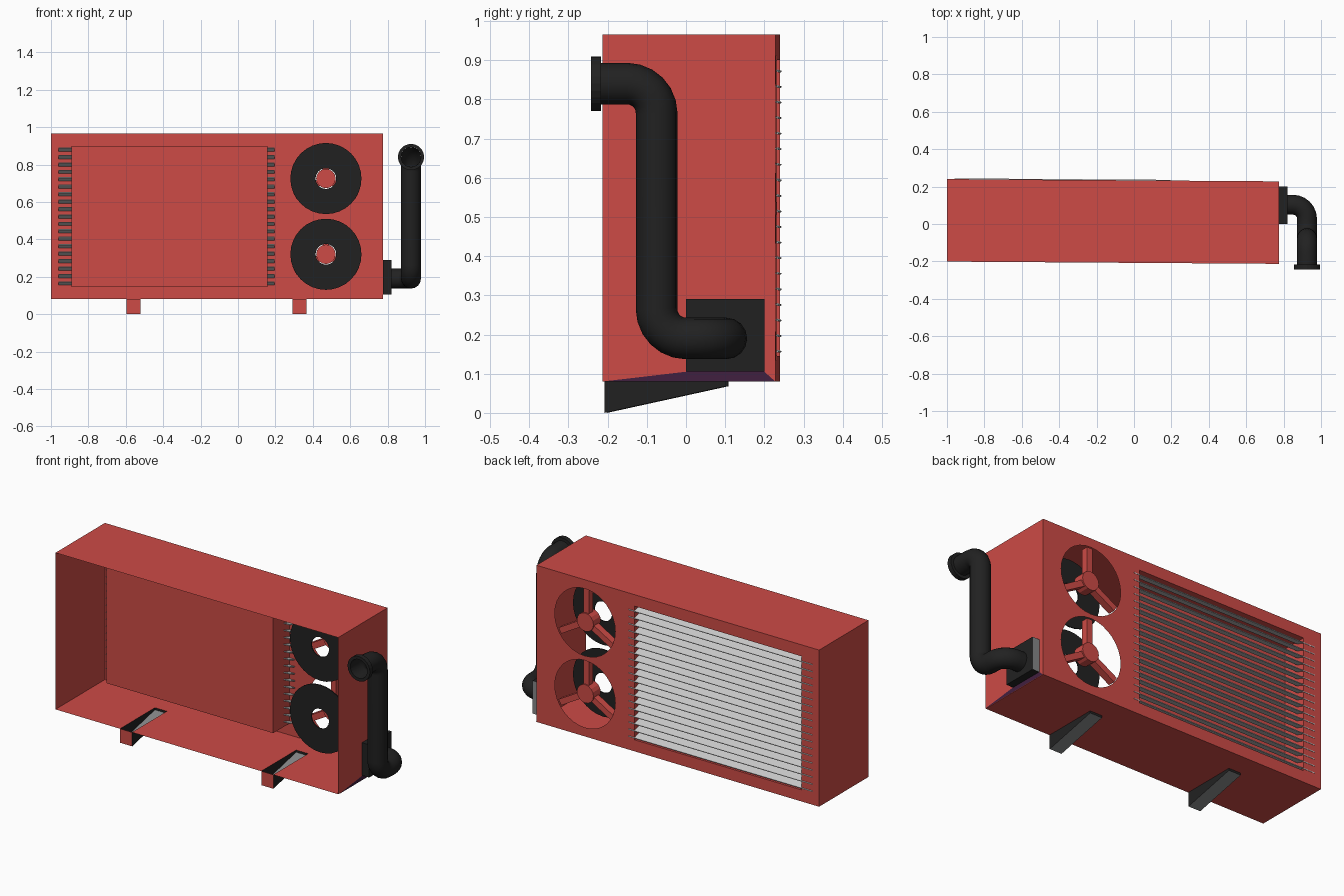
import bpy, bmesh, math
from mathutils import Vector, Matrix

if "Cube" in bpy.data.objects:
    bpy.data.objects.remove(bpy.data.objects["Cube"])


def mat(name, rgb):
    m = bpy.data.materials.new(name)
    m.diffuse_color = (*rgb, 1)
    m.use_nodes = True
    m.node_tree.nodes["Principled BSDF"].inputs["Base Color"].default_value = m.diffuse_color
    return m


RED = mat("casing red", (0.61, 0.07, 0.061))
DARK = mat("near black", (0.0155, 0.0155, 0.0155))
GREY = mat("mid grey", (0.24, 0.245, 0.25))
LIGHT = mat("slat light grey", (0.60, 0.60, 0.60))
PURPLE = mat("dark purple", (0.053, 0.014, 0.05))


def skew(p):
    """The casing sits very slightly turned on the base."""
    return Vector((p[0], p[1] - 0.0068 * (p[0] + 0.11), p[2]))


def finish(name, bm, mats, turned=True):
    if turned:
        for v in bm.verts:
            v.co = skew(v.co)
    me = bpy.data.meshes.new(name)
    bm.to_mesh(me)
    bm.free()
    for m in mats:
        me.materials.append(m)
    ob = bpy.data.objects.new(name, me)
    bpy.context.collection.objects.link(ob)
    return ob


def rect(a0, a1, b0, b1):
    return [(a0, b0), (a1, b0), (a1, b1), (a0, b1)]


def circle(cx, cz, r, n=32):
    return [(cx + r * math.cos(2 * math.pi * i / n),
             cz + r * math.sin(2 * math.pi * i / n)) for i in range(n)]


def sheet(bm, loops, place):
    """Flat sheet with an outer loop and holes."""
    edges = []
    for loop in loops:
        vs = [bm.verts.new(place(a, b)) for a, b in loop]
        edges += [bm.edges.new((vs[i - 1], vs[i])) for i in range(len(vs))]
    bmesh.ops.triangle_fill(bm, use_beauty=True, use_dissolve=False, edges=edges)


def quad(bm, pts, mi=0):
    f = bm.faces.new([bm.verts.new(p) for p in pts])
    f.material_index = mi
    return f


def box(bm, x0, x1, y0, y1, z0, z1, rot=None):
    m = Matrix.Translation(((x0 + x1) / 2, (y0 + y1) / 2, (z0 + z1) / 2)) @ \
        Matrix.Diagonal((x1 - x0, y1 - y0, z1 - z0, 1))
    bmesh.ops.create_cube(bm, size=1, matrix=(rot @ m) if rot else m)


X0, X1, Y0, Y1, Z0, Z1 = -1.0, 0.775, -0.207, 0.234, 0.08, 0.965
WX0, WX1, WZ0, WZ1, WY = -0.89, 0.158, 0.145, 0.90, 0.09
FANS = [(0.47, 0.725), (0.47, 0.32)]
LEGS = [(-0.595, -0.52), (0.292, 0.367)]
LY0, LY1 = Y0 + 0.002, 0.105

# Open-fronted casing: top, sides, floor with leg slots, back with openings
bm = bmesh.new()
quad(bm, [(X0, Y0, Z1), (X1, Y0, Z1), (X1, Y1, Z1), (X0, Y1, Z1)])
for x in (X0, X1):
    quad(bm, [(x, Y0, Z0), (x, Y1, Z0), (x, Y1, Z1), (x, Y0, Z1)])
sheet(bm, [rect(X0, X1, Y0, Y1)] + [rect(a, b, LY0, LY1) for a, b in LEGS],
      lambda a, b: (a, b, Z0))
sheet(bm, [rect(X0, X1, Z0, Z1), rect(WX0, WX1, WZ0, WZ1)] +
      [circle(x, z, 0.19) for x, z in FANS], lambda a, b: (a, Y1, b))
bmesh.ops.remove_doubles(bm, verts=bm.verts, dist=1e-5)
bmesh.ops.recalc_face_normals(bm, faces=bm.faces)
finish("casing", bm, [RED])

# Recessed tray behind the louvre
bm = bmesh.new()
outline = rect(WX0, WX1, WZ0, WZ1)
quad(bm, [(a, WY, b) for a, b in outline])
for i in range(4):
    (a, b), (c, d) = outline[i - 1], outline[i]
    quad(bm, [(a, WY, b), (c, WY, d), (c, Y1, d), (a, Y1, b)])
finish("louvre_tray", bm, [RED])

# Louvre slats, sloping down to the outside and poking through the tray sides
bm = bmesh.new()
N = 19
for i in range(N):
    z = WZ0 + (i + 0.5) * (WZ1 - WZ0) / N
    rot = Matrix.Translation((0, 0.211, z)) @ Matrix.Rotation(-0.33, 4, 'X')
    box(bm, -0.96, 0.195, -0.028, 0.028, -0.002, 0.002, rot)
finish("louvre_slats", bm, [LIGHT])

# Fans: dark ring plate, hub and three arms
for k, (cx, cz) in enumerate(FANS):
    bm = bmesh.new()
    for y in (0.066, 0.072):
        sheet(bm, [circle(cx, cz, 0.19), circle(cx, cz, 0.055)], lambda a, b: (a, y, b))
    for r in (0.19, 0.055):
        c = circle(cx, cz, r)
        for i in range(len(c)):
            (a, b), (d, e) = c[i - 1], c[i]
            quad(bm, [(a, 0.066, b), (d, 0.066, e), (d, 0.072, e), (a, 0.072, b)])
    bmesh.ops.remove_doubles(bm, verts=bm.verts, dist=1e-5)
    bmesh.ops.recalc_face_normals(bm, faces=bm.faces)
    finish(f"fan_ring_{k + 1}", bm, [DARK])

    bm = bmesh.new()
    bmesh.ops.create_cone(bm, cap_ends=True, segments=16, radius1=0.052, radius2=0.052, depth=0.065,
                          matrix=Matrix.Translation((cx, 0.2, cz)) @ Matrix.Rotation(math.pi / 2, 4, 'X'))
    for i in range(3):
        rot = Matrix.Translation((cx, 0, cz)) @ Matrix.Rotation(i * 2 * math.pi / 3, 4, 'Y')
        box(bm, -0.017, 0.017, 0.185, 0.225, 0.04, 0.19, rot)
    finish(f"fan_hub_{k + 1}", bm, [RED])

# Hollow wedge legs: red front, dark sides, grey sloping base
for k, (a, b) in enumerate(LEGS):
    bm = bmesh.new()
    quad(bm, [(a, LY0, 0), (b, LY0, 0), (b, LY0, Z0), (a, LY0, Z0)], 0)
    for x in (a, b):
        quad(bm, [(x, LY0, 0), (x, LY1, 0.068), (x, LY1, Z0), (x, LY0, Z0)], 1)
    quad(bm, [(a, LY1, 0.068), (b, LY1, 0.068), (b, LY1, Z0), (a, LY1, Z0)], 1)
    quad(bm, [(a, LY0, 0), (b, LY0, 0), (b, LY1, 0.068), (a, LY1, 0.068)], 2)
    finish(f"wedge_leg_{k + 1}", bm, [RED, DARK, GREY])

# Pipe mounting block with a grey rear face
bm = bmesh.new()
box(bm, X1, 0.82, 0.0, 0.2, 0.105, 0.29)
for f in bm.faces:
    f.material_index = 1 if f.normal.y > 0.9 else 0
finish("pipe_mount", bm, [DARK, GREY], False)

# Purple strip along the lower edge of the right side
bm = bmesh.new()
quad(bm, [(X1 + 0.003, y, z) for y, z in
          ((Y0, Z0), (Y1, Z0), (0.206, 0.105), (0.006, 0.105))])
finish("side_strip", bm, [PURPLE])

# Bent pipe: path with rounded corners
PX, PY, R = 0.925, -0.075, 0.075
corners = [Vector(p) for p in ((0.81, 0.103, 0.19), (PX, 0.103, 0.19), (PX, PY, 0.19),
                               (PX, PY, 0.84), (PX, -0.225, 0.84))]
path = [corners[0]]
for p, c, n in zip(corners, corners[1:], corners[2:]):
    u, w = (p - c).normalized(), (n - c).normalized()
    mid = c + (u + w) * R
    for i in range(7):
        t = i * math.pi / 12
        path.append(mid - w * R * math.cos(t) - u * R * math.sin(t))
path.append(corners[-1])
cu = bpy.data.curves.new("pipe", 'CURVE')
cu.dimensions = '3D'
cu.bevel_depth = 0.053
cu.bevel_resolution = 6
sp = cu.splines.new('POLY')
sp.points.add(len(path) - 1)
for q, p in zip(sp.points, path):
    q.co = (*p, 1)
cu.materials.append(DARK)
pipe = bpy.data.objects.new("pipe", cu)
bpy.context.collection.objects.link(pipe)
bpy.context.view_layer.objects.active = pipe
pipe.select_set(True)
bpy.ops.object.convert(target='MESH')
bpy.ops.object.shade_smooth_by_angle()

# Open flange ring on the pipe end
bm = bmesh.new()
prof = [(0.053, -0.243), (0.07, -0.243), (0.07, -0.217), (0.053, -0.217)]
vs = [bm.verts.new((PX + r, y, 0.84)) for r, y in prof]
es = [bm.edges.new((vs[i - 1], vs[i])) for i in range(4)]
bmesh.ops.spin(bm, geom=vs + es, cent=(PX, 0, 0.84), axis=(0, 1, 0),
               angle=2 * math.pi, steps=24)
bmesh.ops.remove_doubles(bm, verts=bm.verts, dist=1e-5)
bmesh.ops.recalc_face_normals(bm, faces=bm.faces)
finish("pipe_flange", bm, [DARK], False)
